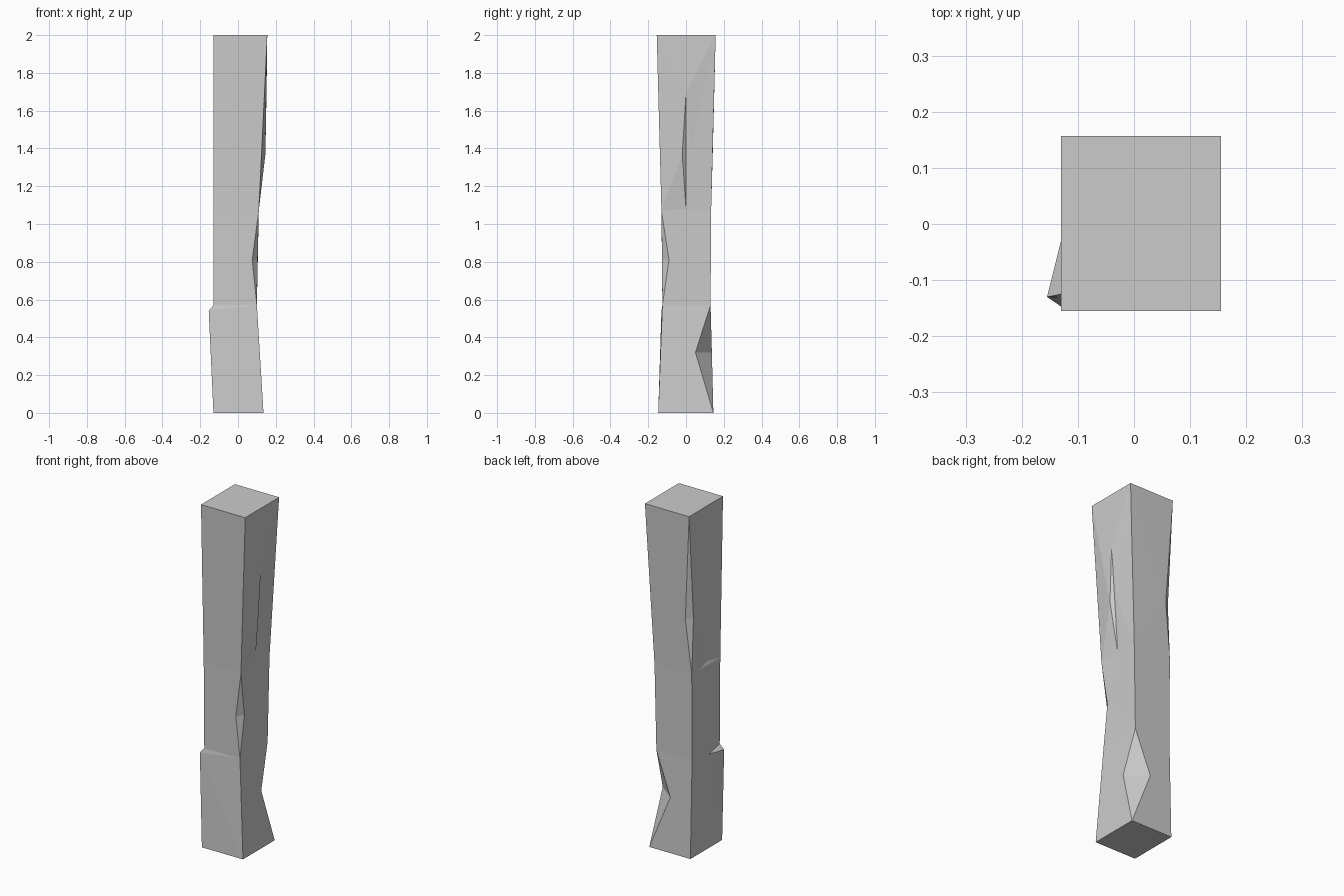
import bpy
import bmesh

if "Cube" in bpy.data.objects:
    bpy.data.objects.remove(bpy.data.objects["Cube"])

# Corner columns (f/b = front/back, l/r = left/right), numbered upward 0..3
P = {
    "fr0": (.135, -.147, 0), "fr1": (.10, -.125, .57), "fr2": (.11, -.13, 1.07), "fr3": (.155, -.155, 2),
    "br0": (.135, .145, 0), "br1": (.10, .13, .57), "br2": (.11, .133, 1.07), "br3": (.155, .157, 2),
    "fl0": (-.13, -.147, 0), "fl1": (-.13, -.125, .57), "fl2": (-.13, -.13, 1.07), "fl3": (-.13, -.155, 2),
    "bl0": (-.13, .145, 0), "bl1": (-.13, .13, .57), "bl2": (-.13, .133, 1.07), "bl3": (-.13, .157, 2),
    # edge chips: the two side points of each diamond
    "chipA_f": (.075, -.127, .81), "chipA_r": (.104, -.09, .81),
    "chipB_r": (.115, .05, .32), "chipB_b": (.005, .137, .32),
    "chipC_b": (-.095, .142, 1.39), "chipC_l": (-.13, .117, 1.39),
    # split in the right face
    "slit_lo": (.11, 0, 1.08), "slit_hi": (.151, 0, 1.69),
    "lip": (.145, -.02, 1.37), "slit_in": (.131, .02, 1.37),
    # ledges on the left face
    "step": (-.155, -.13, .54), "step_in": (-.13, -.03, .545),
    "dent": (-.122, -.02, 1.09), "dent_end": (-.13, .07, 1.07),
}

# Each side is cut into bands at the column heights
FACES = [
    # caps
    "fl0 fr0 br0 bl0", "fl3 fr3 br3 bl3",
    # front
    "fl0 fr0 fr1 fl1 step", "fl1 fr1 chipA_f fr2 fl2", "fl2 fr2 fr3 fl3",
    # right
    "fr0 br0 chipB_r br1 fr1", "fr1 br1 br2 slit_lo fr2 chipA_r",
    "fr2 slit_lo lip", "fr2 lip fr3", "lip slit_hi fr3", "fr3 slit_hi br3",
    "slit_lo br2 slit_in", "br2 br3 slit_in", "slit_in br3 slit_hi",
    # back
    "br0 bl0 bl1 br1 chipB_b", "br1 bl1 bl2 br2", "br2 bl2 chipC_b bl3 br3",
    # left
    "bl0 fl0 step step_in bl1", "bl1 step_in fl1 fl2 dent_end bl2",
    "bl2 dent_end dent fl2 fl3 bl3 chipC_l",
    # chips, split and ledges
    "fr1 chipA_f chipA_r", "fr2 chipA_f chipA_r",
    "br0 chipB_r chipB_b", "br1 chipB_r chipB_b",
    "bl2 chipC_b chipC_l", "bl3 chipC_b chipC_l",
    "slit_lo lip slit_hi", "slit_lo slit_in slit_hi",
    "step step_in fl1", "fl2 dent dent_end",
]

# Chipped post
bm = bmesh.new()
v = {name: bm.verts.new(co) for name, co in P.items()}
for f in FACES:
    bm.faces.new([v[n] for n in f.split()])
bmesh.ops.recalc_face_normals(bm, faces=bm.faces[:])
bmesh.ops.triangulate(bm, faces=[f for f in bm.faces if len(f.verts) > 3])
bmesh.ops.recalc_face_normals(bm, faces=bm.faces[:])
mesh = bpy.data.meshes.new("chipped_post")
bm.to_mesh(mesh)
bm.free()
bpy.context.collection.objects.link(bpy.data.objects.new("chipped_post", mesh))
